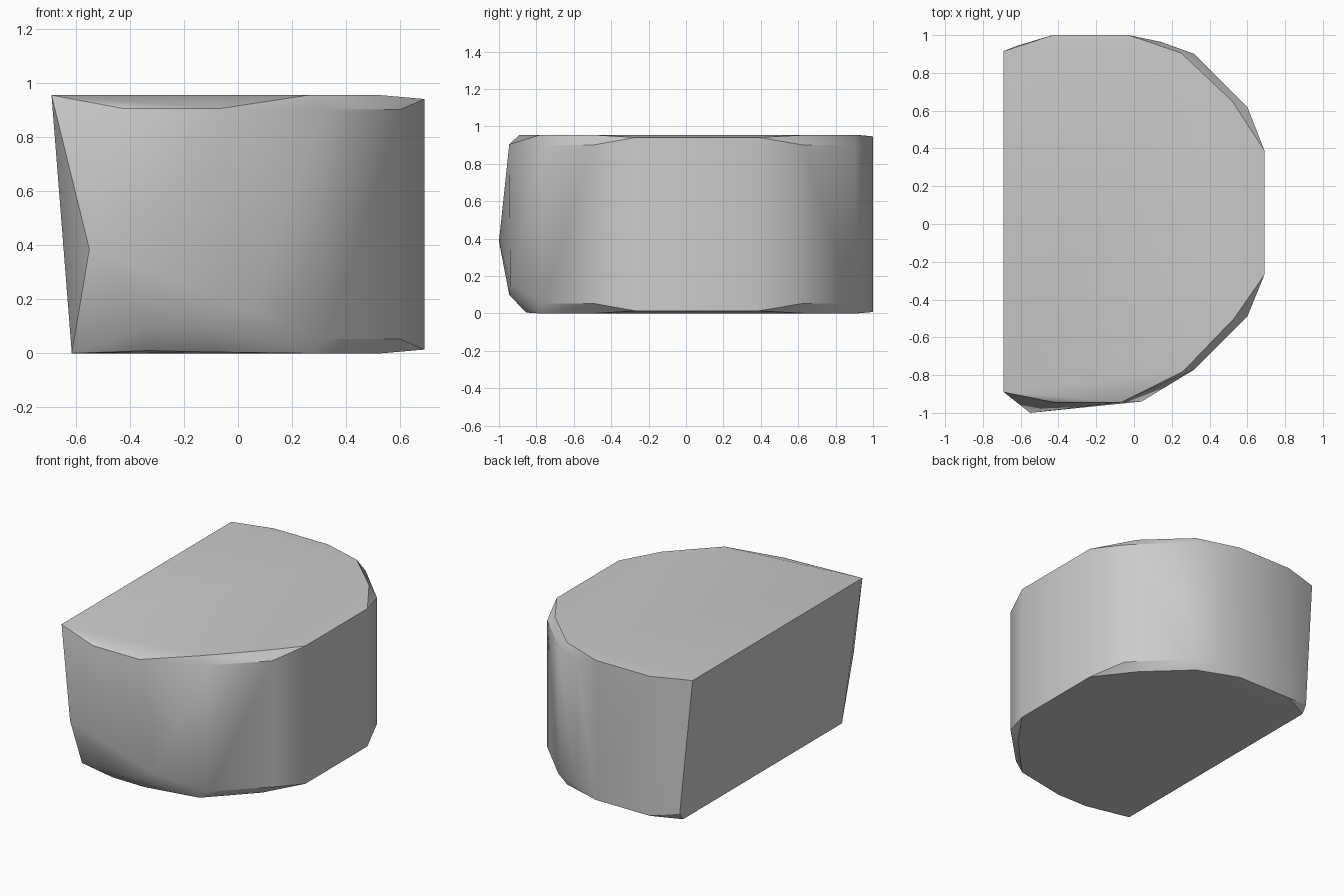
import bpy
import bmesh
import math

cube = bpy.data.objects.get("Cube")
if cube:
    bpy.data.objects.remove(cube, do_unlink=True)

TOP = 0.955


def make_material(name, value):
    material = bpy.data.materials.new(name)
    material.use_nodes = True
    colour = (value, value, value, 1)
    material.diffuse_color = colour
    shader = material.node_tree.nodes["Principled BSDF"]
    shader.inputs["Base Color"].default_value = colour
    return material


def mirrored_rim(outline, inset):
    """Place an outline near the base and again near the top."""
    return [(x, y, z) for x, y in outline for z in (inset, TOP - inset)]


# Rounded side: chamfer corners, flat nose, and the edges of both end faces
chamfer_outline = [(.6, -.49), (.32, -.77), (.32, .9), (.6, .62), (.14, .965)]
nose_outline = [(.69, -.27), (.69, .39)]
back_outline = [(-.03, 1), (-.43, 1)]
end_outline = [(.53, -.5), (.26, -.78), (.25, .905), (.52, .65)]

corners = (
    mirrored_rim(chamfer_outline, .053)
    + mirrored_rim(nose_outline, .014)
    + mirrored_rim(back_outline, .008)
    + mirrored_rim(end_outline, 0)
)

# Sloping flat wall with its undercut base
corners += [(-.69, -.89, TOP), (-.69, .915, TOP)]
corners += [(-.615, -.78, 0), (-.615, .91, 0), (-.615, .945, .05)]

# Chipped front face: upper ledge, bulging corner and worn lower edge
corners += [(-.42, -.945, .905), (-.07, -.945, .905)]
corners += [(-.55, -1, .385), (.04, -.94, .16)]
corners += [(-.33, -.945, .1), (-.13, -.945, .1)]
corners += [(-.33, -.86, .01), (-.1, -.855, .005)]

# Wrap the corners into one solid block and merge its flat faces
bm = bmesh.new()
for corner in corners:
    bm.verts.new(corner)
result = bmesh.ops.convex_hull(bm, input=bm.verts)
loose = [vert for vert in bm.verts if not vert.link_faces]
bmesh.ops.delete(bm, geom=loose, context="VERTS")
bmesh.ops.dissolve_limit(
    bm, angle_limit=math.radians(1), verts=bm.verts, edges=bm.edges
)
bmesh.ops.recalc_face_normals(bm, faces=bm.faces)

mesh = bpy.data.meshes.new("stone_block")
bm.to_mesh(mesh)
bm.free()
mesh.materials.append(make_material("light grey stone", .6))

block = bpy.data.objects.new("stone_block", mesh)
bpy.context.collection.objects.link(block)

# Soft shading on the rounded wall, crisp edges elsewhere
bpy.ops.object.select_all(action="DESELECT")
block.select_set(True)
bpy.context.view_layer.objects.active = block
bpy.ops.object.shade_smooth_by_angle(angle=math.radians(30))
